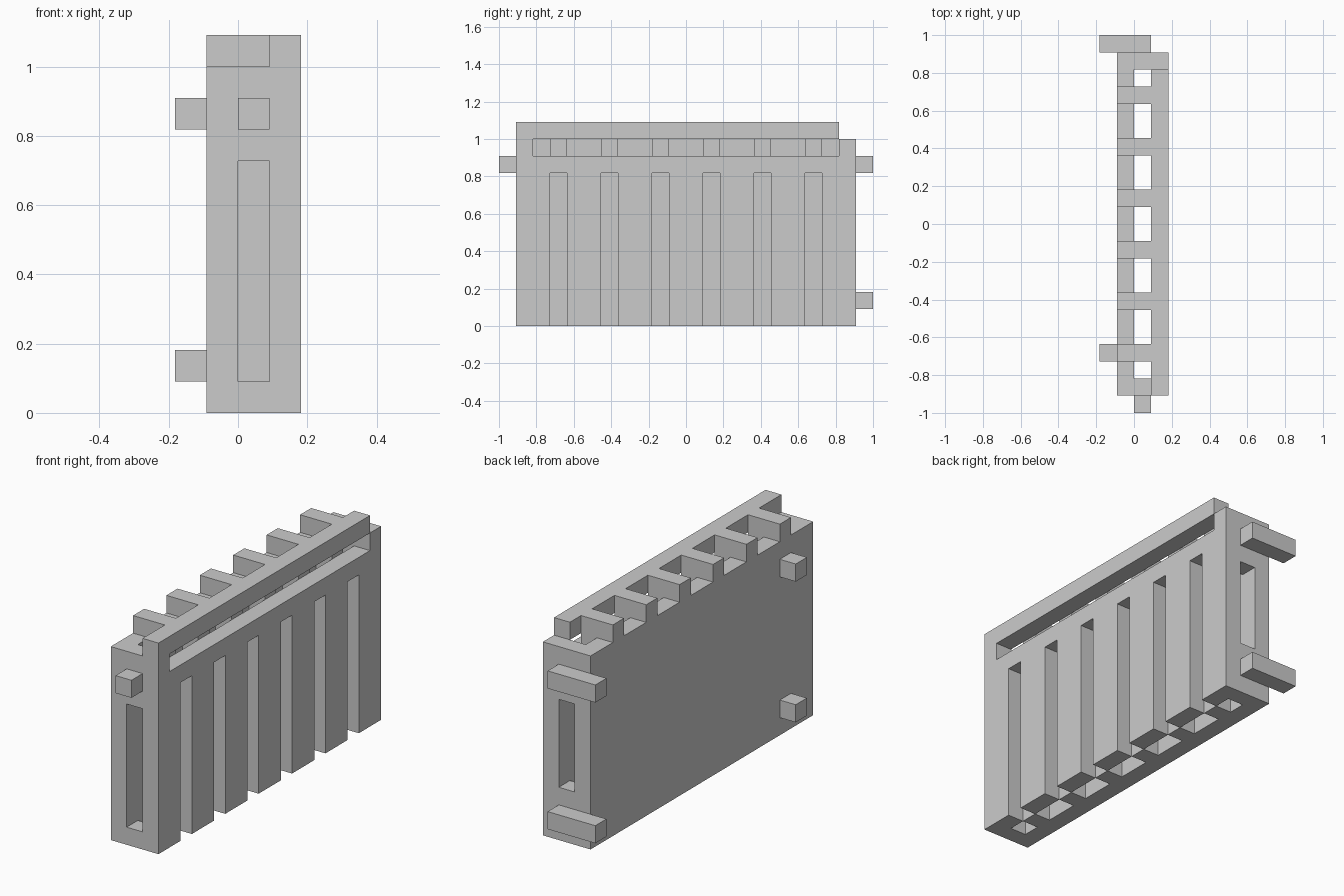
import bpy
import bmesh
from mathutils import Vector

if "Cube" in bpy.data.objects:
    bpy.data.objects.remove(bpy.data.objects["Cube"])

U = 1 / 11  # grid step: every part is a whole number of these

grey = bpy.data.materials.new("light_grey")
grey.diffuse_color = (0.6, 0.6, 0.6, 1)
grey.use_nodes = True
grey.node_tree.nodes["Principled BSDF"].inputs["Base Color"].default_value = grey.diffuse_color


def box(name, x, y, z):
    """Box from (min, max) ranges given in grid steps."""
    lo = Vector((x[0], y[0], z[0])) * U
    hi = Vector((x[1], y[1], z[1])) * U
    bm = bmesh.new()
    bmesh.ops.create_cube(bm, size=1)
    for v in bm.verts:
        v.co = Vector([(lo[i] + hi[i]) / 2 + v.co[i] * (hi[i] - lo[i]) for i in range(3)])
    mesh = bpy.data.meshes.new(name)
    bm.to_mesh(mesh)
    bm.free()
    mesh.materials.append(grey)
    obj = bpy.data.objects.new(name, mesh)
    bpy.context.collection.objects.link(obj)
    return obj


def cut(target, x, y, z):
    """Subtract a box from the target and remove the cutter."""
    cutter = box("cutter", x, y, z)
    cutter.hide_render = True
    mod = target.modifiers.new("cut", 'BOOLEAN')
    mod.operation = 'DIFFERENCE'
    mod.solver = 'EXACT'
    mod.object = cutter
    bpy.context.view_layer.objects.active = target
    bpy.ops.object.modifier_apply(modifier=mod.name)
    bpy.data.objects.remove(cutter)


FIN_Y = [-8 + 3 * i for i in range(6)]

# Casing: hollow block, open at top and bottom
casing = box("casing", (-1, 2), (-10, 10), (0, 11))
cut(casing, (0, 1), (-9, 9), (-1, 13))
# Long vent under the top rail
cut(casing, (0.5, 3), (-9, 9), (10, 13))
# Vertical grooves in the front panel
for y in FIN_Y:
    cut(casing, (0.5, 3), (y, y + 1), (-1, 9))
# Windows in the two end walls
cut(casing, (0, 1), (-11, -8.5), (1, 8))
cut(casing, (0, 1), (8.5, 11), (3, 8))

# Top rail
box("top_rail", (1, 2), (-10, 9), (11, 12))

# Inner fins, each with a cap reaching back over the rear panel
for y in FIN_Y:
    box("fin", (0, 1), (y, y + 1), (0, 12))
    box("fin_cap", (-1, 0), (y, y + 1), (11, 12))

# Pipe stubs and wall brackets
box("end_stub", (0, 1), (-11, -10), (9, 10))
for z in (1, 9):
    box("side_pipe", (-2, 1), (10, 11), (z, z + 1))
    box("wall_bracket", (-2, -1), (-8, -7), (z, z + 1))
